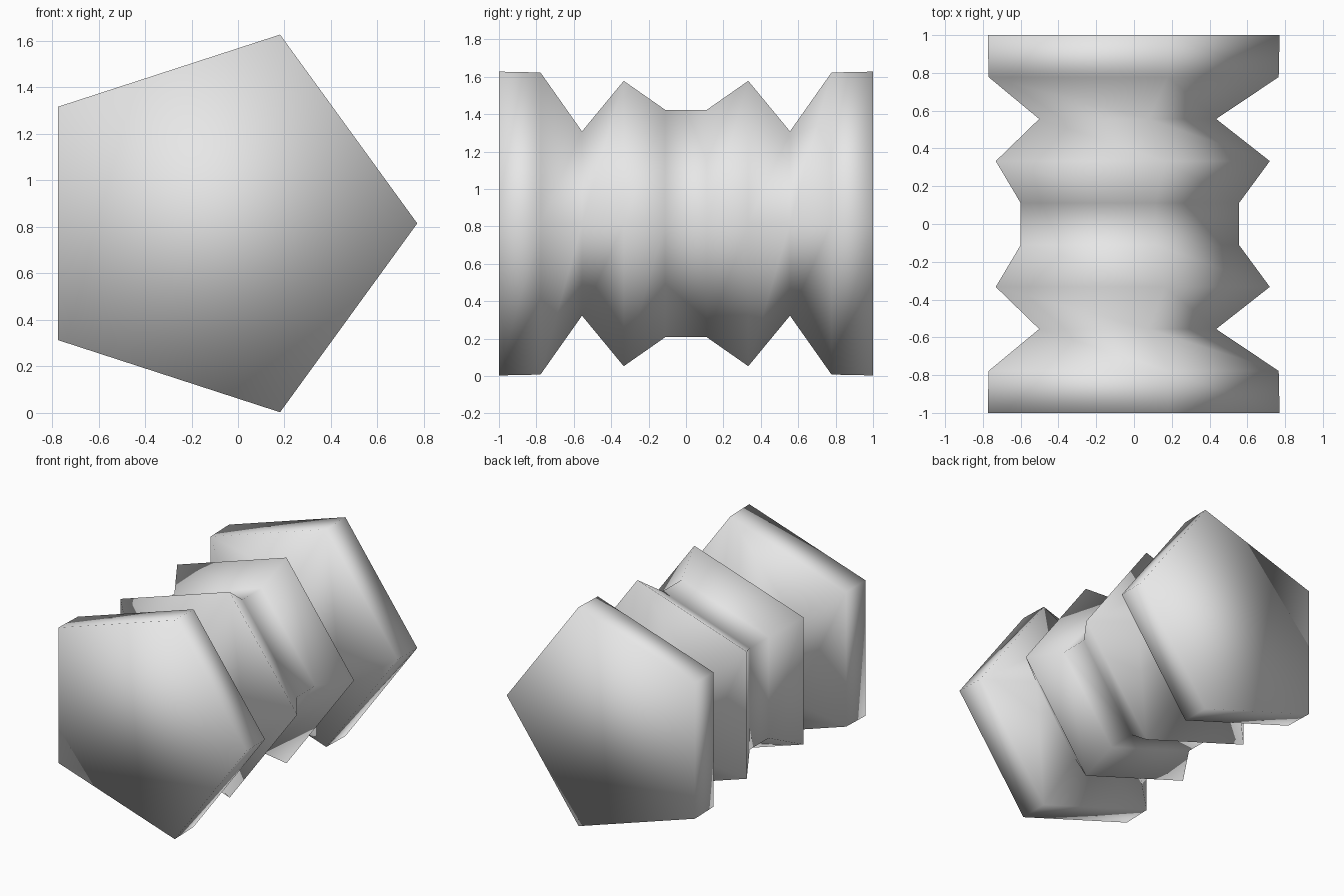
import bpy
import bmesh
import math

cube = bpy.data.objects.get("Cube")
if cube:
    bpy.data.objects.remove(cube, do_unlink=True)

# Single plain grey material
grey = bpy.data.materials.new("plain grey")
grey.use_nodes = True
colour = (0.8, 0.8, 0.8, 1.0)
grey.diffuse_color = colour
grey.node_tree.nodes["Principled BSDF"].inputs["Base Color"].default_value = colour

SIDES = 5
CENTRE_X, CENTRE_Z = -0.083, 0.815

# Half profile along the axis: (distance from the middle, radius)
half = [(0.111, 0.639), (0.333, 0.802), (0.556, 0.518), (0.778, 0.849), (1.0, 0.854)]
profile = [(-y, r) for y, r in reversed(half)] + half


def add_ring(bm, y, radius):
    """One pentagon across the y axis, with a corner pointing to +x."""
    angles = [math.tau * i / SIDES for i in range(SIDES)]
    return [bm.verts.new((CENTRE_X + radius * math.cos(a), y,
                          CENTRE_Z + radius * math.sin(a))) for a in angles]


# Ridged pentagonal column: rings joined by side walls, closed by two caps
bm = bmesh.new()
rings = [add_ring(bm, y, r) for y, r in profile]
for a, b in zip(rings, rings[1:]):
    for i in range(SIDES):
        j = (i + 1) % SIDES
        bm.faces.new((a[i], a[j], b[j], b[i]))
bm.faces.new(rings[0])
bm.faces.new(rings[-1])
bmesh.ops.recalc_face_normals(bm, faces=bm.faces)

# Soft shading runs across every edge, caps included
for face in bm.faces:
    face.smooth = True

mesh = bpy.data.meshes.new("ridged_column")
bm.to_mesh(mesh)
bm.free()
mesh.materials.append(grey)
column = bpy.data.objects.new("ridged_column", mesh)
bpy.context.collection.objects.link(column)
